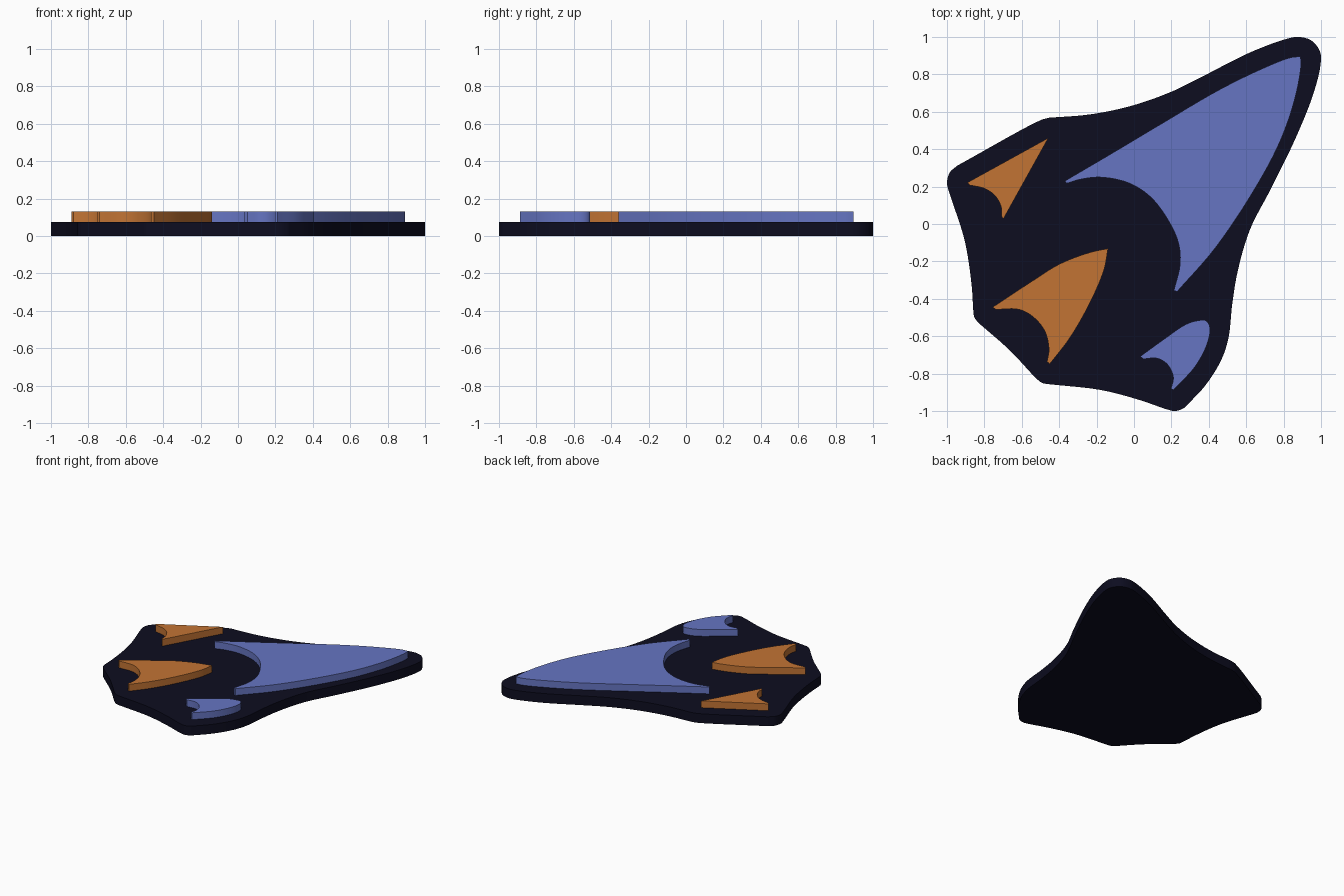
import bpy, bmesh
from mathutils import Vector


def material(name, rgb):
    m = bpy.data.materials.new(name)
    m.diffuse_color = (*rgb, 1)
    return m


navy = material("dark_navy", (0.0040, 0.0040, 0.0144))
blue = material("soft_blue", (0.133, 0.178, 0.54))
orange = material("burnt_orange", (0.54, 0.174, 0.034))


def curve_through(points, steps):
    """Smooth open run through the points, without its last point."""
    p = [Vector(q) for q in points]
    if len(p) == 2:
        return p[:1]
    p = [2 * p[0] - p[1]] + p + [2 * p[-1] - p[-2]]
    out = []
    for a, b, c, d in zip(p, p[1:], p[2:], p[3:]):
        # chord-length tangents keep unevenly spaced points from overshooting
        l0, l1, l2 = [max((v - u).length, 1e-6) ** 0.5 for u, v in ((a, b), (b, c), (c, d))]
        m1 = (c - b) + l1 * ((b - a) / l0 - (c - a) / (l0 + l1))
        m2 = (c - b) + l1 * ((d - c) / l2 - (d - b) / (l1 + l2))
        for i in range(steps):
            t = i / steps
            out.append(b * (2*t**3 - 3*t**2 + 1) + m1 * (t**3 - 2*t**2 + t)
                       + c * (3*t**2 - 2*t**3) + m2 * (t**3 - t**2))
    return out


def plate(name, runs, z0, z1, mat, steps=6):
    """Extruded outline; each run ends in the corner where the next one starts."""
    outline = []
    for i, run in enumerate(runs):
        outline += curve_through(run + [runs[(i + 1) % len(runs)][0]], steps)
    bm = bmesh.new()
    face = bm.faces.new([bm.verts.new((v.x, v.y, z0)) for v in outline])
    top = bmesh.ops.extrude_face_region(bm, geom=[face], use_keep_orig=True)["geom"]
    bmesh.ops.translate(bm, vec=(0, 0, z1 - z0),
                        verts=[g for g in top if isinstance(g, bmesh.types.BMVert)])
    bmesh.ops.recalc_face_normals(bm, faces=bm.faces)
    mesh = bpy.data.meshes.new(name)
    bm.to_mesh(mesh)
    bm.free()
    mesh.materials.append(mat)
    ob = bpy.data.objects.new(name, mesh)
    bpy.context.collection.objects.link(ob)
    bpy.ops.object.select_all(action='DESELECT')
    ob.select_set(True)
    bpy.context.view_layer.objects.active = ob
    bpy.ops.object.shade_smooth_by_angle(angle=0.52)


BASE_TOP, TOP = 0.075, 0.13

# Backing plate: rounded corners joined by long sweeping sides
plate("backing_plate", [
    [(-0.945, 0.312), (-0.985, 0.275), (-1.0, 0.22)],
    [(-0.987, 0.165), (-0.905, -0.09), (-0.868, -0.33)],
    [(-0.86, -0.455), (-0.853, -0.50)],
    [(-0.83, -0.53), (-0.665, -0.675)],
    [(-0.525, -0.825), (-0.49, -0.85)],
    [(-0.45, -0.857), (-0.18, -0.887), (0.02, -0.938)],
    [(0.165, -0.988), (0.22, -1.0), (0.265, -0.985)],
    [(0.29, -0.962), (0.38, -0.865), (0.465, -0.73), (0.505, -0.61),
     (0.525, -0.43), (0.555, -0.25), (0.62, -0.03), (0.73, 0.185),
     (0.86, 0.45), (0.957, 0.69), (0.997, 0.85), (0.995, 0.92),
     (0.95, 0.98), (0.88, 1.0), (0.81, 0.988), (0.62, 0.917),
     (0.353, 0.782), (0.19, 0.703), (-0.02, 0.63), (-0.235, 0.586)],
    [(-0.455, 0.568), (-0.50, 0.555)],
], 0, BASE_TOP, navy)

# Large blue wing: tip, outer edge, hollow arc, inner edge
plate("large_wing", [
    [(0.89, 0.896), (0.893, 0.85), (0.86, 0.67), (0.78, 0.44), (0.647, 0.19), (0.433, -0.13)],
    [(0.23, -0.362)],
    [(0.213, -0.355), (0.246, -0.217), (0.237, -0.10), (0.18, 0.025),
     (0.086, 0.147), (-0.03, 0.22), (-0.18, 0.25), (-0.29, 0.238)],
    [(-0.36, 0.217)],
    [(-0.37, 0.23), (-0.128, 0.372), (0.14, 0.532), (0.46, 0.72), (0.70, 0.837), (0.834, 0.889)],
], BASE_TOP, TOP, blue)

# Small blue fin with a rounded tip
plate("small_fin", [
    [(0.21, -0.887)],
    [(0.198, -0.88), (0.21, -0.82), (0.18, -0.752), (0.123, -0.718)],
    [(0.05, -0.722)],
    [(0.033, -0.708), (0.166, -0.612), (0.273, -0.539), (0.337, -0.517),
     (0.385, -0.517), (0.406, -0.555), (0.39, -0.644), (0.326, -0.763)],
], BASE_TOP, TOP, blue)

# Middle orange fin
plate("middle_fin", [
    [(-0.139, -0.131), (-0.16, -0.243), (-0.235, -0.42), (-0.342, -0.607)],
    [(-0.45, -0.748)],
    [(-0.465, -0.737), (-0.455, -0.67), (-0.476, -0.575), (-0.535, -0.50), (-0.615, -0.457)],
    [(-0.74, -0.457)],
    [(-0.755, -0.444), (-0.556, -0.313), (-0.396, -0.213), (-0.235, -0.152)],
], BASE_TOP, TOP, orange)

# Upper orange fin with straight outer sides
plate("upper_fin", [
    [(-0.458, 0.46)],
    [(-0.698, 0.028)],
    [(-0.708, 0.04), (-0.71, 0.09), (-0.743, 0.152), (-0.80, 0.19)],
    [(-0.88, 0.208)],
    [(-0.89, 0.222)],
], BASE_TOP, TOP, orange)
